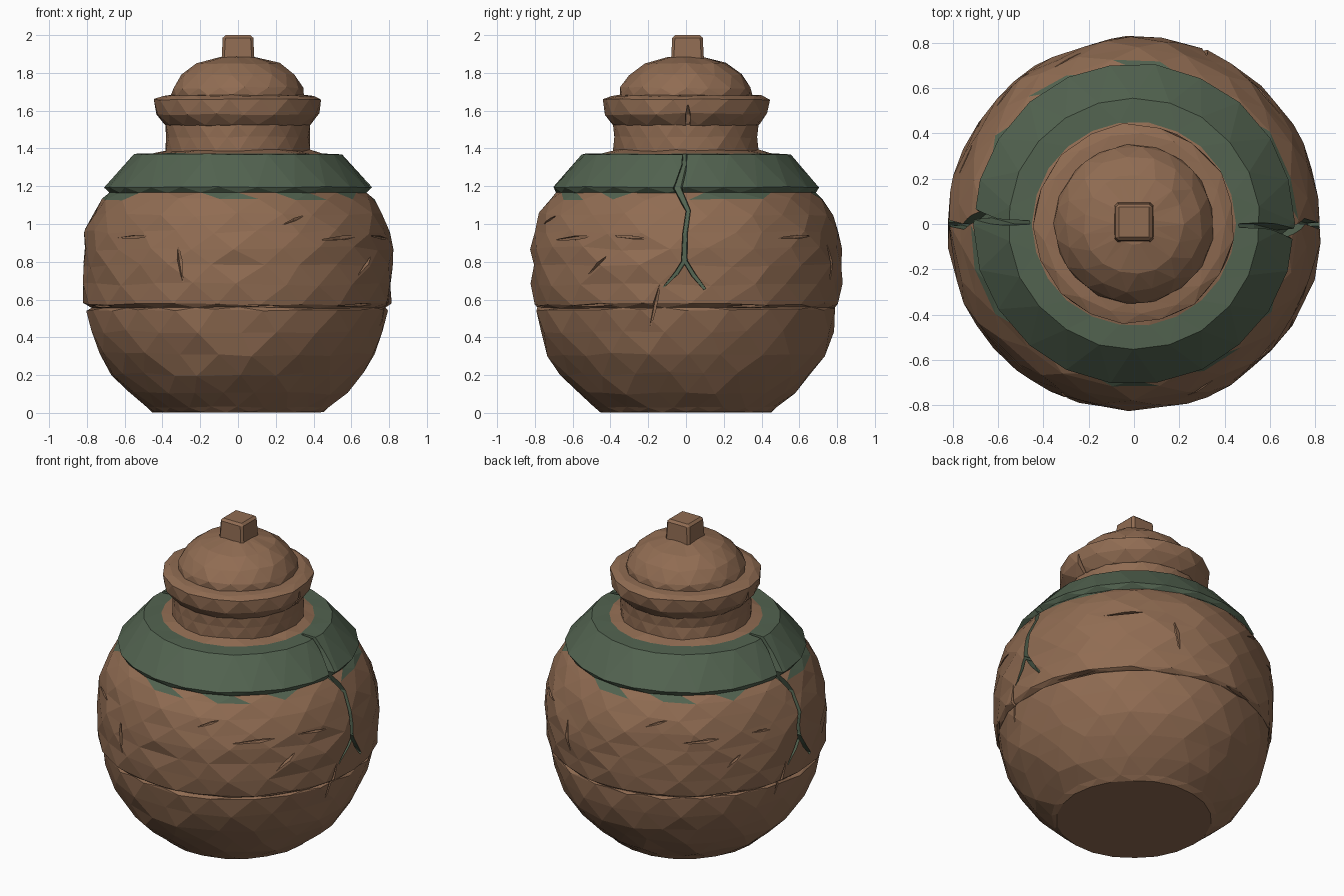
import bpy, bmesh, math, random
from mathutils import Vector, Matrix

if "Cube" in bpy.data.objects:
    bpy.data.objects.remove(bpy.data.objects["Cube"])

random.seed(11)


def material(name, rgb):
    m = bpy.data.materials.new(name)
    m.diffuse_color = (*rgb, 1)
    m.use_nodes = True
    m.node_tree.nodes["Principled BSDF"].inputs["Base Color"].default_value = m.diffuse_color
    return m


CLAY = material("brown clay", (0.28, 0.15, 0.085))
GLAZE = material("dark green glaze", (0.085, 0.125, 0.08))


def make_object(name, bm):
    bmesh.ops.recalc_face_normals(bm, faces=bm.faces[:])
    me = bpy.data.meshes.new(name)
    bm.to_mesh(me)
    bm.free()
    me.materials.append(CLAY)
    me.materials.append(GLAZE)
    ob = bpy.data.objects.new(name, me)
    bpy.context.collection.objects.link(ob)
    return ob


def chipped_lathe(profile, n, paint):
    """Closed faceted lathe with staggered rows; profile = (radius, z, roughness)."""
    bm = bmesh.new()
    rows = []
    for k, (r, z, j) in enumerate(profile):
        row = []
        for i in range(n):
            a = 2 * math.pi * (i + 0.5 * (k % 2) + random.uniform(-14, 14) * j) / n
            rr = r + random.uniform(-j, j)
            row.append(bm.verts.new((rr * math.cos(a), rr * math.sin(a),
                                     z + random.uniform(-j, j))))
        rows.append(row)
    for k in range(len(rows) - 1):
        a, b = rows[k], rows[k + 1]
        for i in range(n):
            i1 = (i + 1) % n
            if k % 2 == 0:
                tris = [(a[i], a[i1], b[i]), (a[i1], b[i1], b[i])]
            else:
                tris = [(a[i], b[i1], b[i]), (a[i], a[i1], b[i1])]
            for t in tris:
                f = bm.faces.new(t)
                c = f.calc_center_median()
                f.material_index = paint(k, math.degrees(math.atan2(c.y, c.x)) % 180)
    bm.faces.new(rows[0][::-1])
    bm.faces.new(rows[-1])
    return bm


# pot: foot, belly, green collar, neck
POT = [(0.455, 0.004, 0.002), (0.485, 0.03, 0.004), (0.575, 0.105, 0.01),
       (0.665, 0.205, 0.012), (0.73, 0.31, 0.012), (0.775, 0.43, 0.01),
       (0.798, 0.545, 0.006), (0.785, 0.557, 0.004), (0.812, 0.575, 0.008),
       (0.822, 0.68, 0.01), (0.825, 0.78, 0.01), (0.82, 0.87, 0.011),
       (0.805, 0.96, 0.012), (0.775, 1.05, 0.01), (0.725, 1.13, 0.007),
       (0.688, 1.166, 0.001), (0.708, 1.195, 0.003), (0.555, 1.37, 0.003),
       (0.45, 1.373, 0.002), (0.385, 1.39, 0.006), (0.382, 1.46, 0.004),
       (0.385, 1.53, 0.004)]
DRIPS = [(8, 36), (78, 96), (112, 124), (140, 152)]


def paint_pot(k, ang):
    if 15 <= k <= 17:
        return 1
    return int(k == 14 and any(a < ang < b for a, b in DRIPS))


pot = make_object("pot", chipped_lathe(POT, 22, paint_pot))

# lid with flared rim and dome
LID = [(0.37, 1.515, 0.001), (0.39, 1.525, 0.002), (0.435, 1.582, 0.006),
       (0.442, 1.66, 0.006), (0.40, 1.678, 0.004), (0.352, 1.682, 0.003),
       (0.346, 1.72, 0.005), (0.30, 1.79, 0.006), (0.22, 1.85, 0.005),
       (0.09, 1.885, 0.002)]
lid = make_object("lid", chipped_lathe(LID, 17, lambda k, a: 0))

# knob: tapered, bevelled block
bm = bmesh.new()
bmesh.ops.create_cube(bm, size=1)
for v in bm.verts:
    s = 0.16 if v.co.z > 0 else 0.175
    v.co = Vector((v.co.x * s, v.co.y * s + 0.008, 2.0 if v.co.z > 0 else 1.86))
bmesh.ops.bevel(bm, geom=bm.edges[:], offset=0.014, segments=1, affect='EDGES')
make_object("knob", bm)


def radius_at(z):
    for (r0, z0, _), (r1, z1, _) in zip(POT, POT[1:]):
        if z0 <= z <= z1:
            return r0 + (r1 - r0) * (z - z0) / (z1 - z0)
    return 0.44


def groove(bm, path, angle, mat):
    """Tapered cutter along points (side, z, floor distance, half width), at two opposite angles."""
    for turn in (0, 180):
        rot = Matrix.Rotation(math.radians(angle + turn), 3, 'Z')
        rings = []
        for i, (s, z, out, w) in enumerate(path):
            p, q = path[max(i - 1, 0)], path[min(i + 1, len(path) - 1)]
            d = Vector((q[0] - p[0], q[1] - p[1])).normalized()
            n = Vector((-d.y, d.x)) * w
            rings.append([bm.verts.new(rot @ Vector((x, s + n.x * m, z + n.y * m)))
                          for x, m in ((out, -0.45), (out, 0.45),
                                       (out + 0.3, 1.25), (out + 0.3, -1.25))])
        faces = [rings[0], rings[-1][::-1]]
        for a, b in zip(rings, rings[1:]):
            faces += [(a[j], a[(j + 1) % 4], b[(j + 1) % 4], b[j]) for j in range(4)]
        for f in faces:
            bm.faces.new(f).material_index = mat


def slash(bm, angle, z, length, w, tilt, depth=0.03):
    path = []
    for t, ww, dd in ((-0.5, 0.003, 0.002), (0.1, w, depth), (0.5, 0.003, 0.002)):
        s = t * length * math.cos(math.radians(tilt))
        zz = z + t * length * math.sin(math.radians(tilt))
        path.append((s, zz, math.sqrt(radius_at(zz) ** 2 - s * s) - dd, ww))
    groove(bm, path, angle, 0)


def cut(ob, bm):
    cutter = make_object("cutter", bm)
    cutter.hide_render = True
    mod = ob.modifiers.new("cut", 'BOOLEAN')
    mod.operation = 'DIFFERENCE'
    mod.solver = 'EXACT'
    mod.use_self = True
    mod.object = cutter
    bpy.context.view_layer.objects.active = ob
    bpy.ops.object.modifier_apply(modifier=mod.name)
    bpy.data.objects.remove(cutter)


# main forked cracks on both sides
bm = bmesh.new()
groove(bm, [(-0.005, 1.41, 0.42, 0.016), (-0.01, 1.31, 0.53, 0.02),
            (-0.045, 1.19, 0.63, 0.038), (0.012, 1.07, 0.71, 0.022),
            (-0.005, 0.95, 0.755, 0.022), (-0.01, 0.79, 0.765, 0.026)], 0, 1)
cut(pot, bm)
bm = bmesh.new()
groove(bm, [(0.0, 0.82, 0.765, 0.02), (-0.05, 0.74, 0.772, 0.02), (-0.12, 0.665, 0.80, 0.006)], 0, 1)
cut(pot, bm)
bm = bmesh.new()
groove(bm, [(-0.015, 0.82, 0.765, 0.02), (0.04, 0.73, 0.772, 0.022), (0.10, 0.655, 0.795, 0.014)], 0, 1)
cut(pot, bm)

# chips and scratches on the belly
bm = bmesh.new()
for a, z, ln, w, tilt in ((-48, 0.925, 0.26, 0.02, 4), (-22, 0.93, 0.2, 0.014, -4),
                          (45, 0.93, 0.24, 0.018, 3), (-12, 0.56, 0.28, 0.02, 75),
                          (68, 0.79, 0.22, 0.025, 100), (-68, 1.02, 0.14, 0.014, 20),
                          (24, 0.565, 0.26, 0.014, 0), (-38, 0.57, 0.3, 0.014, 2),
                          (100, 0.565, 0.22, 0.012, -2), (-35, 0.78, 0.16, 0.018, 40)):
    slash(bm, a, z, ln, w, tilt)
cut(pot, bm)

# small notch in the lid rim
bm = bmesh.new()
groove(bm, [(0.01, 1.505, 0.36, 0.02), (0.01, 1.58, 0.385, 0.024), (0.01, 1.63, 0.43, 0.006)], 0, 0)
cut(lid, bm)
